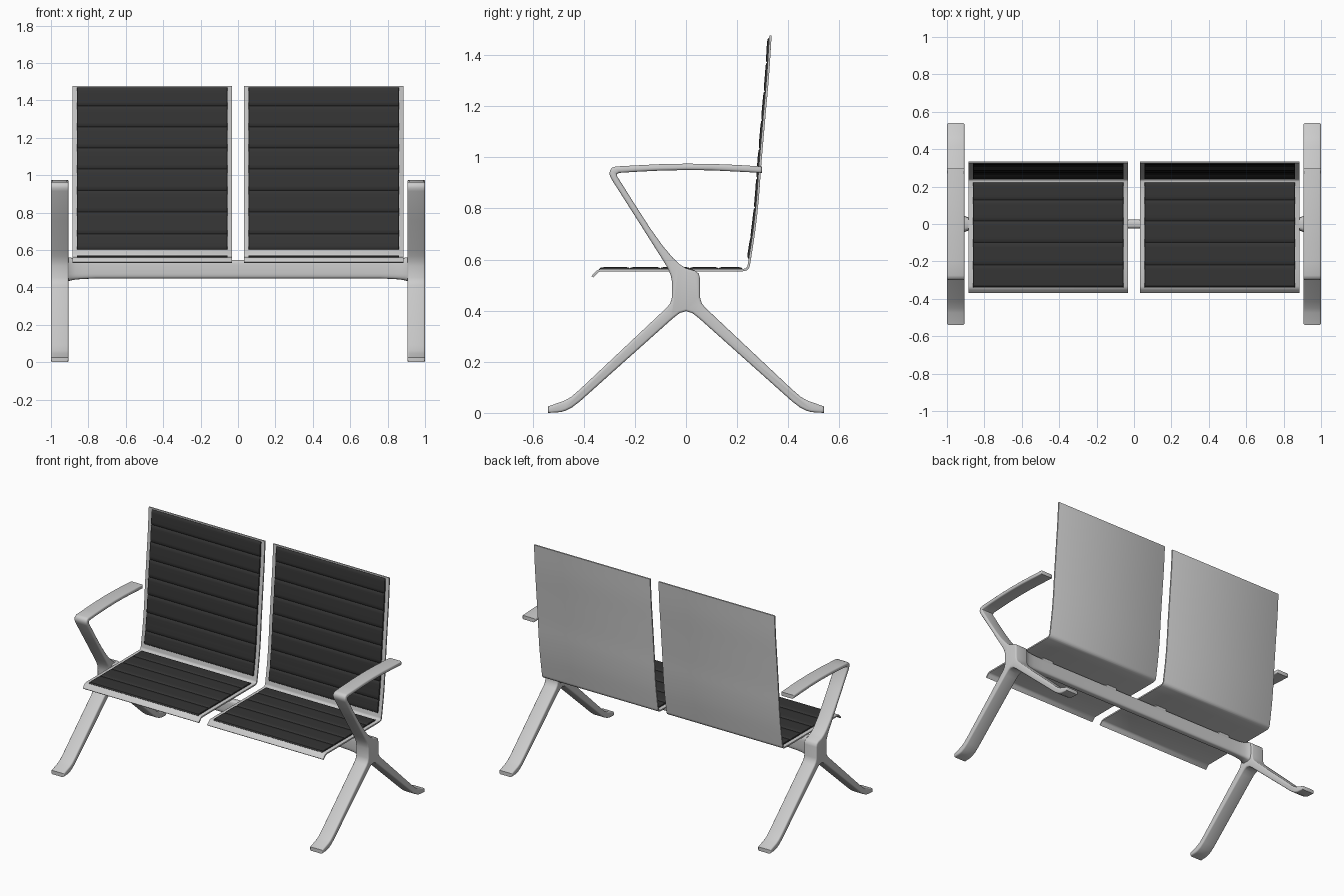
import bpy, bmesh, math
from mathutils import Vector

if "Cube" in bpy.data.objects:
    bpy.data.objects.remove(bpy.data.objects["Cube"])

pad_mat = bpy.data.materials.new("dark_upholstery")
pad_mat.diffuse_color = (0.035, 0.035, 0.035, 1)
pad_mat.use_nodes = True
pad_mat.node_tree.nodes["Principled BSDF"].inputs["Base Color"].default_value = pad_mat.diffuse_color


def finish(name, bm, mat=None, angle=40, mirror=True):
    bmesh.ops.recalc_face_normals(bm, faces=bm.faces)
    me = bpy.data.meshes.new(name)
    bm.to_mesh(me)
    bm.free()
    ob = bpy.data.objects.new(name, me)
    bpy.context.collection.objects.link(ob)
    if mat:
        me.materials.append(mat)
    bpy.ops.object.select_all(action='DESELECT')
    ob.select_set(True)
    bpy.context.view_layer.objects.active = ob
    bpy.ops.object.shade_smooth_by_angle(angle=math.radians(angle))
    if mirror:
        ob.modifiers.new("mirror", 'MIRROR').use_mirror_merge = False
    return ob


def extrude(name, outline, x0, x1, bevel, mat=None, segments=3):
    """Extrude a y-z outline along x and round its side edges."""
    bm = bmesh.new()
    a = [bm.verts.new((x0, y, z)) for y, z in outline]
    b = [bm.verts.new((x1, y, z)) for y, z in outline]
    caps = [bm.faces.new(a), bm.faces.new(b)]
    n = len(a)
    for i in range(n):
        j = (i + 1) % n
        bm.faces.new((a[i], a[j], b[j], b[i]))
    bmesh.ops.recalc_face_normals(bm, faces=bm.faces)
    if bevel:
        edges = list({e for f in caps for e in f.edges})
        bmesh.ops.bevel(bm, geom=edges, offset=bevel, segments=segments,
                        profile=0.5, affect='EDGES', clamp_overlap=True)
    return finish(name, bm, mat)


def smooth(pts, n=8):
    """Catmull-Rom curve through the points."""
    p = [Vector(q) for q in pts]
    p = [2 * p[0] - p[1]] + p + [2 * p[-1] - p[-2]]
    out = []
    for i in range(1, len(p) - 2):
        for k in range(n):
            t = k / n
            out.append(0.5 * (2 * p[i] + (p[i + 1] - p[i - 1]) * t
                       + (2 * p[i - 1] - 5 * p[i] + 4 * p[i + 1] - p[i + 2]) * t * t
                       + (3 * p[i] - p[i - 1] - 3 * p[i + 1] + p[i + 2]) * t ** 3))
    return out + [p[-2]]


def normals(path):
    res = []
    for i in range(len(path)):
        d = (path[min(i + 1, len(path) - 1)] - path[max(i - 1, 0)]).normalized()
        res.append(Vector((-d.y, d.x)))
    return res


def ribbon(path, lo, hi):
    """Closed outline between two offsets (lists) of a path."""
    nn = normals(path)
    bottom = [p + q * o for p, q, o in zip(path, nn, lo)]
    top = [p + q * o for p, q, o in zip(path, nn, hi)]
    return bottom + top[::-1]


# side frame: two legs, hub and armrest in one casting
leg = [(-0.024, 0.391), (-0.05, 0.371), (-0.415, 0.045), (-0.445, 0.022), (-0.47, 0.009),
       (-0.49, 0.003), (-0.54, 0.0), (-0.54, 0.025), (-0.475, 0.048), (-0.45, 0.062),
       (-0.415, 0.092), (-0.075, 0.412), (-0.061, 0.43), (-0.055, 0.452)]
arm = [(-0.055, 0.515), (-0.06, 0.54), (-0.072, 0.567), (-0.09, 0.597), (-0.19, 0.755),
       (-0.292, 0.915), (-0.299, 0.932), (-0.298, 0.948), (-0.29, 0.959), (-0.275, 0.964),
       (-0.2, 0.968), (-0.1, 0.973), (0.0, 0.975), (0.1, 0.974), (0.2, 0.97), (0.297, 0.964),
       (0.297, 0.939), (0.2, 0.944), (0.1, 0.949), (0.0, 0.95), (-0.1, 0.948), (-0.2, 0.943),
       (-0.262, 0.939), (-0.27, 0.935), (-0.269, 0.925), (-0.2, 0.815), (-0.14, 0.722),
       (-0.09, 0.652), (-0.05, 0.605), (-0.024, 0.581), (0.0, 0.566), (0.035, 0.556),
       (0.05, 0.545), (0.055, 0.525)]
frame = [(0, 0.398)] + leg + arm + [(-y, z) for y, z in reversed(leg)]
extrude("side_frame", frame, 0.906, 1.0, 0.009)

# cross beam: rounded section, flaring into the hubs
bm = bmesh.new()
rings = []
half = [(0, 0.025, 0.448, 0.547), (0.76, 0.025, 0.448, 0.547), (0.83, 0.027, 0.445, 0.548),
        (0.87, 0.031, 0.442, 0.552), (0.895, 0.038, 0.437, 0.56), (0.912, 0.048, 0.43, 0.562)]
for x, hy, z0, z1 in [(-x, a, b, c) for x, a, b, c in half[:0:-1]] + half:
    ring = []
    for k in range(32):
        c, s = math.cos(k * math.tau / 32), math.sin(k * math.tau / 32)
        y = hy * math.copysign(abs(c) ** 0.5, c)
        z = (z0 + z1) / 2 + (z1 - z0) / 2 * math.copysign(abs(s) ** 0.5, s)
        ring.append(bm.verts.new((x, y, z)))
    rings.append(ring)
for r, q in zip(rings, rings[1:]):
    for k in range(32):
        bm.faces.new((r[k], r[k - 1], q[k - 1], q[k]))
bm.faces.new(rings[0])
bm.faces.new(rings[-1])
finish("cross_beam", bm, mirror=False)

# seat shell: one bent sheet from front lip to top of the backrest
X0, X1 = 0.031, 0.886
seat_line = [Vector(p) for p in ((-0.366, 0.532), (-0.35, 0.549), (-0.343, 0.555), (-0.332, 0.558))]
seat_line += [Vector((y, 0.558)) for y in (-0.2, 0.0, 0.15, 0.222)]
back_line = smooth([(0.236, 0.561), (0.244, 0.571), (0.249, 0.595), (0.268, 0.72), (0.281, 0.84),
                    (0.291, 0.975), (0.306, 1.15), (0.321, 1.32), (0.331, 1.477)], 6)
path = seat_line + back_line
n = len(path)
extrude("seat_shell", ribbon(path, [-0.004] * n, [0.005] * n), X0, X1, 0.002, segments=2)


def sample(line, axis, v):
    for a, b in zip(line, line[1:]):
        if a[axis] <= v <= b[axis]:
            return a.lerp(b, (v - a[axis]) / (b[axis] - a[axis]))
    return line[-1].copy()


def pad(name, line, axis, start, end, seams):
    """Upholstery pad with a stitched groove at each seam."""
    keys, heights = [start, start + 0.006], [0.006, 0.011]
    edges = [start] + seams + [end]
    for a, b in zip(edges, edges[1:]):
        for t in (0.2, 0.4, 0.6, 0.8):
            keys.append(a + (b - a) * t)
            heights.append(0.0125)
        if b != end:
            keys += [b - 0.005, b, b + 0.005]
            heights += [0.0115, 0.007, 0.0115]
    keys += [end - 0.006, end]
    heights += [0.011, 0.006]
    pts = [sample(line, axis, k) for k in keys]
    extrude(name, ribbon(pts, [0.003] * len(pts), heights), X0 + 0.025, X1 - 0.025, 0.002,
            pad_mat, segments=1)


pad("seat_pad", seat_line + back_line[:2], 0, -0.338, 0.222, [-0.22, -0.1, 0.015, 0.127])
pad("back_pad", back_line, 1, 0.602, 1.468, [0.685, 0.802, 0.918, 1.032, 1.145, 1.258, 1.37])

# mounting blocks between beam and seats
for i, x in enumerate((0.2, 0.71)):
    extrude(f"seat_mount_{i + 1}", [(-0.02, 0.535), (0.02, 0.535), (0.02, 0.556), (-0.02, 0.556)],
            x - 0.04, x + 0.04, 0)
